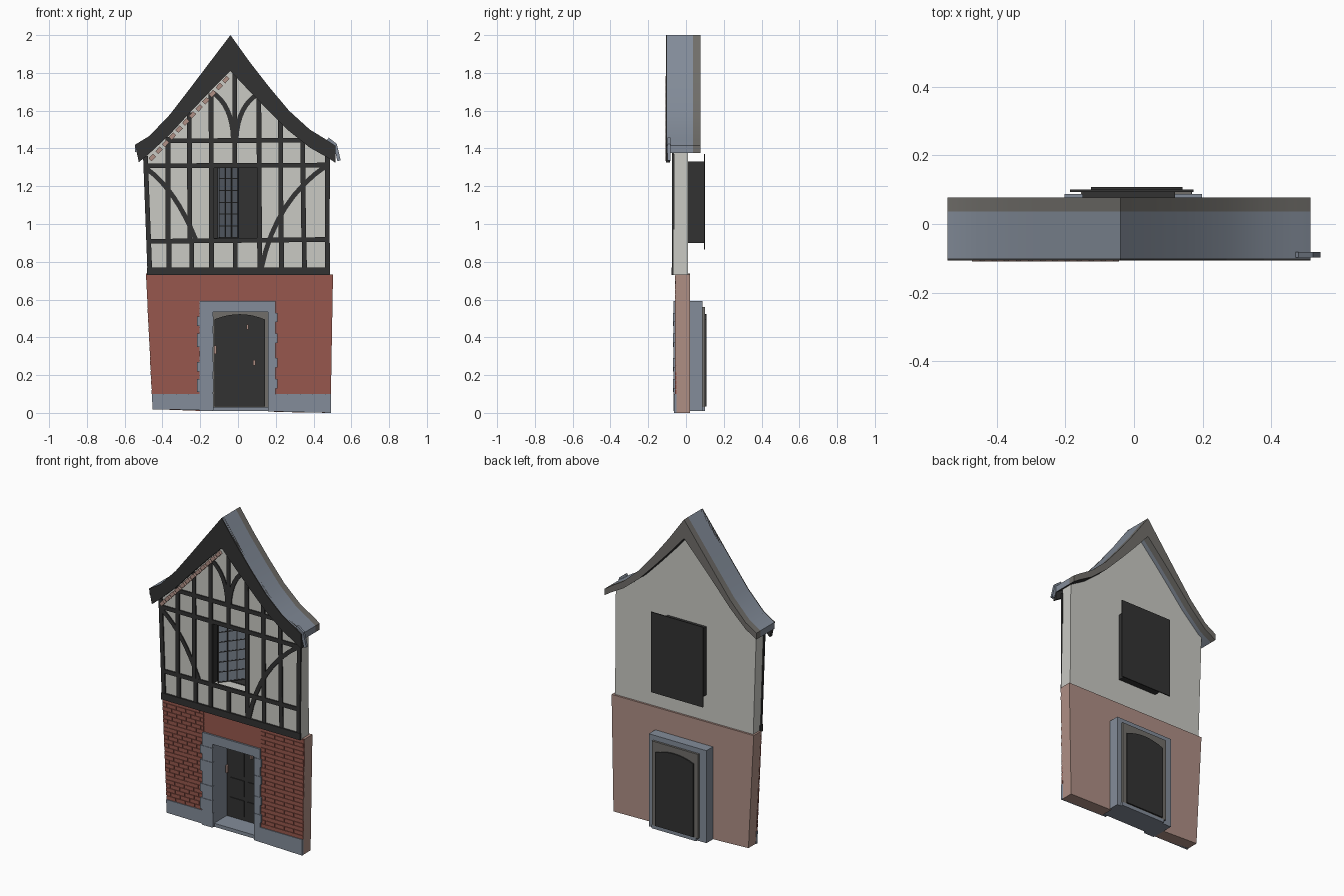
import bpy, bmesh, math
from mathutils import Matrix, Vector

if "Cube" in bpy.data.objects:
    bpy.data.objects.remove(bpy.data.objects["Cube"])


def material(name, rgb):
    m = bpy.data.materials.new(name)
    m.use_nodes = True
    col = [(c / 255) ** 2.2 for c in rgb] + [1]
    m.diffuse_color = col
    m.node_tree.nodes["Principled BSDF"].inputs["Base Color"].default_value = col
    return m


PLASTER = material("plaster", (200, 200, 194))
TIMBER = material("dark timber", (54, 54, 54))
BRICK = material("red brick", (150, 88, 78))
RENDER = material("pink render", (174, 142, 132))
STONE = material("blue grey stone", (130, 139, 152))
EDGE = material("dull grey", (112, 110, 106))


# Extruded outline: points in x and z, running from y0 to y1
def prism(bm, pts, y0, y1):
    a = [bm.verts.new((x, y0, z)) for x, z in pts]
    b = [bm.verts.new((x, y1, z)) for x, z in pts]
    n = len(pts)
    bm.faces.new(a)
    bm.faces.new(b[::-1])
    for i in range(n):
        j = (i + 1) % n
        bm.faces.new((a[i], b[i], b[j], a[j]))


def box(bm, x0, x1, z0, z1, y0, y1):
    prism(bm, [(x0, z0), (x1, z0), (x1, z1), (x0, z1)], y0, y1)


# Beam of constant width along a path in x and z
def beam(bm, path, width, y0, y1):
    p = [Vector(q) for q in path]
    up, low = [], []
    for i, q in enumerate(p):
        d = (p[min(i + 1, len(p) - 1)] - p[max(i - 1, 0)]).normalized()
        off = Vector((-d.y, d.x)) * width / 2
        up.append(q + off)
        low.append(q - off)
    prism(bm, up + low[::-1], y0, y1)


# Smooth arc through start, bend point and end
def arc(a, c, b, n=8):
    a, c, b = Vector(a), Vector(c), Vector(b)
    return [a * (1 - t) ** 2 + c * 2 * t * (1 - t) + b * t * t for t in (i / n for i in range(n + 1))]


def finish(bm, name, *mats, rule=None, smooth=False):
    bmesh.ops.recalc_face_normals(bm, faces=bm.faces)
    if rule:
        for f in bm.faces:
            f.material_index = rule(f)
    me = bpy.data.meshes.new(name)
    bm.to_mesh(me)
    bm.free()
    for m in mats:
        me.materials.append(m)
    ob = bpy.data.objects.new(name, me)
    bpy.context.scene.collection.objects.link(ob)
    if smooth:
        bpy.ops.object.select_all(action="DESELECT")
        ob.select_set(True)
        bpy.context.view_layer.objects.active = ob
        bpy.ops.object.shade_smooth_by_angle(angle=math.radians(25))
    return ob


# Roof line, from left eave over the ridge to right eave
RIDGE = (-0.04, 2.0)
ROOF = [(-.545, 1.42), (-.47, 1.465), (-.36, 1.58), (-.26, 1.71), (-.15, 1.855), RIDGE,
        (.06, 1.86), (.165, 1.725), (.27, 1.6), (.38, 1.5), (.47, 1.445), (.515, 1.415)]


def roof_below(eave, top):
    return [(x, z - eave - (top - eave) * ((z - 1.415) / 0.585) ** 1.5) for x, z in ROOF]


UNDER = roof_below(.04, .12)

# Lower brick wall, with a gap for the doorway
bm = bmesh.new()
prism(bm, [(-.45, .02), (-.19, .01), (-.19, .58), (.19, .58), (.19, .005), (.49, 0),
           (.503, .733), (-.487, .738)], -.055, .022)
finish(bm, "lower_wall", RENDER, BRICK, rule=lambda f: int(f.normal.y < -.9))

# Brick courses in running bond on either side of the doorway
bm = bmesh.new()
rows, step, length = 25, .0252, .066
for r in range(rows):
    z = .1 + r * step
    left, right = -.453 - .047 * z, .491 + .014 * z
    for x0, x1 in ((left, -.2), (.2, right)):
        x = x0 - (r % 2) * length / 2
        while x < x1 - .005:
            box(bm, max(x, x0), min(x + length - .003, x1), z, z + step - .003, -.059, -.05)
            x += length
finish(bm, "bricks", BRICK)

# Stone plinth
bm = bmesh.new()
prism(bm, [(-.452, .018), (-.13, .015), (-.13, .1), (-.456, .1)], -.064, -.05)
prism(bm, [(.16, .008), (.492, 0), (.492, .1), (.16, .1)], -.064, -.05)
finish(bm, "plinth", STONE)

# Door surround tunnel, quoins and step
bm = bmesh.new()
prism(bm, [(-.203, .01), (-.132, .01), (-.132, .535), (.158, .535), (.158, .01),
           (.198, .01), (.198, .592), (-.203, .592)], -.066, .087)
for i, z in enumerate((.11, .22, .35, .46)):
    box(bm, -.216, -.13, z, z + .07 - .02 * (i % 2), -.069, -.05)
    box(bm, .16, .208, z + .02, z + .07, -.069, -.05)
box(bm, -.14, .17, .01, .032, -.05, .1)
finish(bm, "door_surround", STONE)

# Rear door frame and arched door
bm = bmesh.new()
box(bm, -.155, .168, .03, .56, .08, .1)
finish(bm, "door_frame", EDGE)
bm = bmesh.new()
prism(bm, [(-.125, .035), (.142, .035)] + arc((.142, .495), (.01, .55), (-.125, .495)), .072, .108)
for x0, x1 in ((-.105, -.005), (.02, .122)):
    for z0, z1 in ((.06, .16), (.185, .285), (.31, .47)):
        box(bm, x0, x1, z0, z1, .067, .075)
finish(bm, "door", TIMBER)
bm = bmesh.new()
for x, z, h in ((-.12, .335, .045), (.05, .455, .025), (.086, .265, .03)):
    box(bm, x - .006, x + .006, z - h / 2, z + h / 2, .055, .07)
finish(bm, "door_fittings", RENDER)

# Upper plaster wall following the roof, with a window opening
bm = bmesh.new()
gable = [(x, z + .01) for x, z in UNDER[2:-2]]
prism(bm, [(-.475, .73), (-.498, 1.42)] + gable + [(.482, 1.4), (.487, .73)], -.066, .01)
wall = finish(bm, "upper_wall", PLASTER)
bm = bmesh.new()
box(bm, -.132, .106, .92, 1.31, -.2, .2)
cutter = finish(bm, "window_cutter", PLASTER)
cutter.hide_render = True
mod = wall.modifiers.new("opening", "BOOLEAN")
mod.object, mod.solver = cutter, "EXACT"
bpy.context.view_layer.objects.active = wall
bpy.ops.object.modifier_apply(modifier=mod.name)
bpy.data.objects.remove(cutter)

# Window box lining the opening, and its back board
bm = bmesh.new()
for x0, x1, z0, z1 in ((-.15, -.128, .9, 1.33), (.102, .12, .9, 1.33),
                       (-.15, .12, .9, .925), (-.15, .12, 1.305, 1.33)):
    box(bm, x0, x1, z0, z1, .01, .095)
for x0, x1 in ((-.132, -.126), (.1, .106)):
    box(bm, x0, x1, .92, 1.31, -.07, .015)
box(bm, -.187, .174, .865, 1.37, .094, .1)
finish(bm, "window_box", TIMBER)

# Casement swung inwards, with lattice bars
swing = Matrix.Translation((-.105, -.05, 0)) @ Matrix.Rotation(math.atan2(.135, .105), 4, "Z")
bm = bmesh.new()
box(bm, 0, .17, .925, 1.305, -.002, .002)
bm.transform(swing)
finish(bm, "casement_glass", STONE)
bm = bmesh.new()
for i in range(4):
    box(bm, i * .055, i * .055 + .006, .925, 1.305, -.005, .005)
for i in range(7):
    z = .925 + i * .0625
    box(bm, 0, .17, z, z + .005, -.005, .005)
bm.transform(swing)
finish(bm, "casement_bars", TIMBER)

# Timber framing: posts, rails and curved braces
bm = bmesh.new()
W = .025
posts = [(-.365, .77, -.365, .92), (-.245, .77, -.245, .92), (-.015, .77, -.015, .92),
         (.23, .77, .23, .92), (.352, .77, .35, .92), (-.14, .76, -.143, 1.69),
         (.115, .76, .11, 1.7), (-.37, .92, -.37, 1.46), (-.255, .92, -.258, 1.59),
         (-.017, 1.3, -.017, 1.82), (.228, .92, .225, 1.57), (.348, .92, .342, 1.46),
         (-.467, .75, -.49, 1.36), (.472, .75, .474, 1.37)]
rails = [(-.48, .908, .47, .918), (-.49, 1.308, .475, 1.312), (-.38, 1.44, .36, 1.444)]
for x0, z0, x1, z1 in posts + rails:
    beam(bm, [(x0, z0), (x1, z1)], W, -.074, -.06)
beam(bm, [(-.482, .75), (.485, .75)], .042, -.077, -.05)
for a, c, b in (((-.48, 1.29), (-.33, 1.18), (-.225, .92)), ((.47, 1.31), (.2, 1.13), (.125, .77)),
                ((-.14, 1.7), (-.03, 1.63), (-.025, 1.45)), ((.11, 1.69), (0, 1.63), (-.01, 1.45))):
    beam(bm, arc(a, c, b), W, -.073, -.06)
finish(bm, "timber_frame", TIMBER)

# Roof slab with a duller strip along its rear edge
bm = bmesh.new()
prism(bm, ROOF + UNDER[::-1], -.1, .036)
finish(bm, "roof_slab", STONE, TIMBER, smooth=True,
       rule=lambda f: int(f.normal.z < -.1 and f.calc_center_median().x > RIDGE[0]))
bm = bmesh.new()
prism(bm, ROOF + UNDER[::-1], .036, .077)
finish(bm, "roof_rear_edge", EDGE, TIMBER, smooth=True,
       rule=lambda f: int(f.normal.z < -.1 and f.calc_center_median().x > RIDGE[0]))

# Bargeboard on the front of the roof
inner = roof_below(.09, .19)
inner[0] = (-.525, 1.327)
bm = bmesh.new()
prism(bm, ROOF + inner[::-1], -.107, -.084)
finish(bm, "bargeboard", TIMBER)

# Loose slate at the right eave
bm = bmesh.new()
beam(bm, [(.475, 1.45), (.515, 1.42), (.535, 1.335)], .018, -.098, -.082)
finish(bm, "eave_slate", STONE)

# Row of small blocks under the left bargeboard
bm = bmesh.new()
a, b = Vector((-.465, 1.34)), Vector((-.04, 1.79))
count = 12
for i in range(count):
    s, e = a.lerp(b, i / count), a.lerp(b, (i + .65) / count)
    beam(bm, [s, e], .022, -.109, -.09)
finish(bm, "eave_blocks", RENDER)
